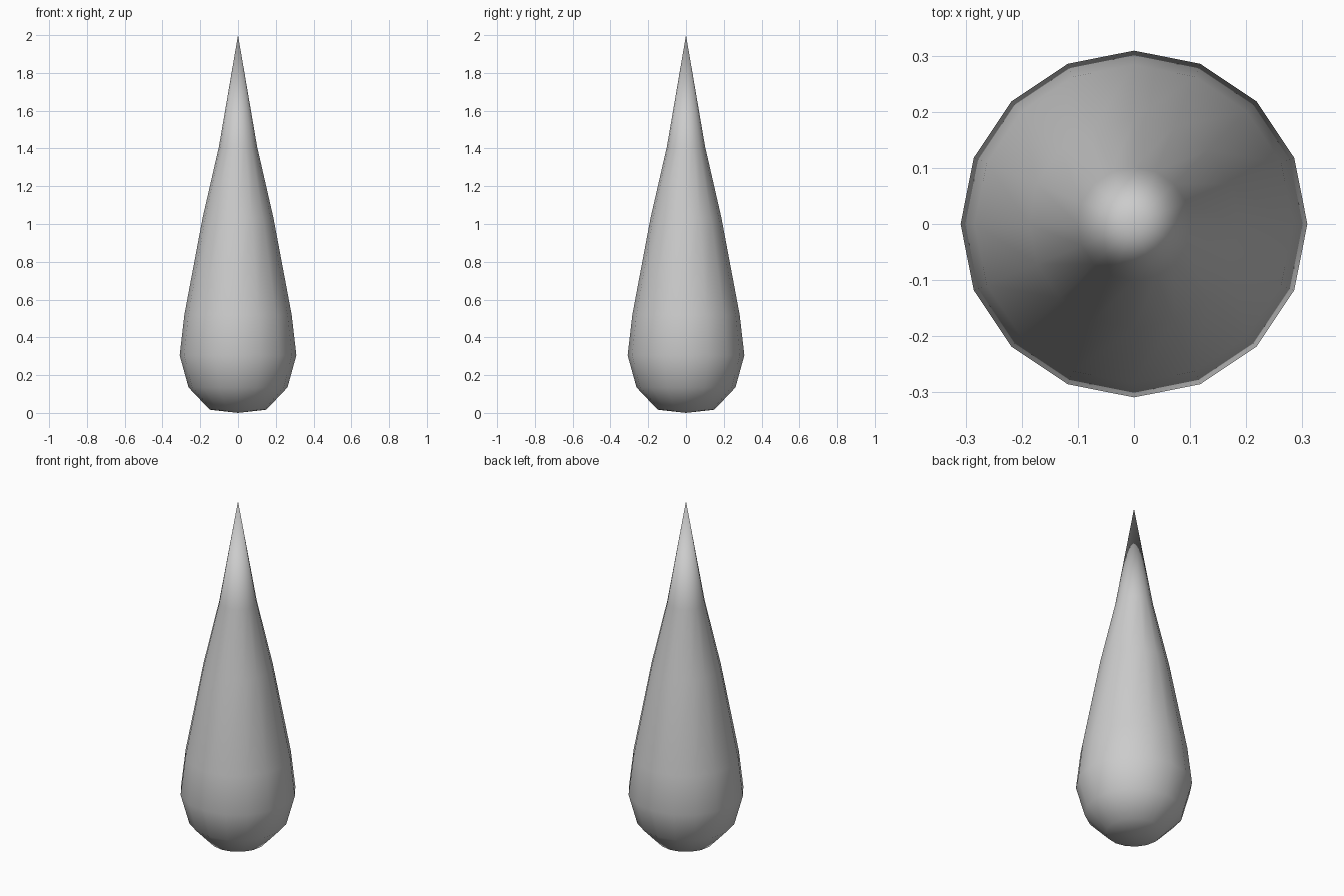
import bpy, bmesh, math

if "Cube" in bpy.data.objects:
    bpy.data.objects.remove(bpy.data.objects["Cube"])

SIDES = 16
# teardrop profile (radius, height) between the two poles
PROFILE = [(0.15, 0.017), (0.262, 0.135), (0.309, 0.305), (0.284, 0.52),
           (0.187, 1.035), (0.101, 1.41)]

bm = bmesh.new()
rings = []
for r, z in PROFILE:
    rings.append([bm.verts.new((r * math.cos(2 * math.pi * i / SIDES),
                                r * math.sin(2 * math.pi * i / SIDES), z))
                  for i in range(SIDES)])
bottom = bm.verts.new((0, 0, 0))
tip = bm.verts.new((0, 0, 2))

for i in range(SIDES):
    j = (i + 1) % SIDES
    # wall
    for a, b in zip(rings, rings[1:]):
        bm.faces.new((a[i], a[j], b[j], b[i]))
    # shallow base and pointed tip
    bm.faces.new((bottom, rings[0][j], rings[0][i]))
    bm.faces.new((rings[-1][i], rings[-1][j], tip))

for f in bm.faces:
    f.smooth = True
mesh = bpy.data.meshes.new("teardrop")
bm.to_mesh(mesh)
bm.free()
bpy.context.collection.objects.link(bpy.data.objects.new("teardrop", mesh))
